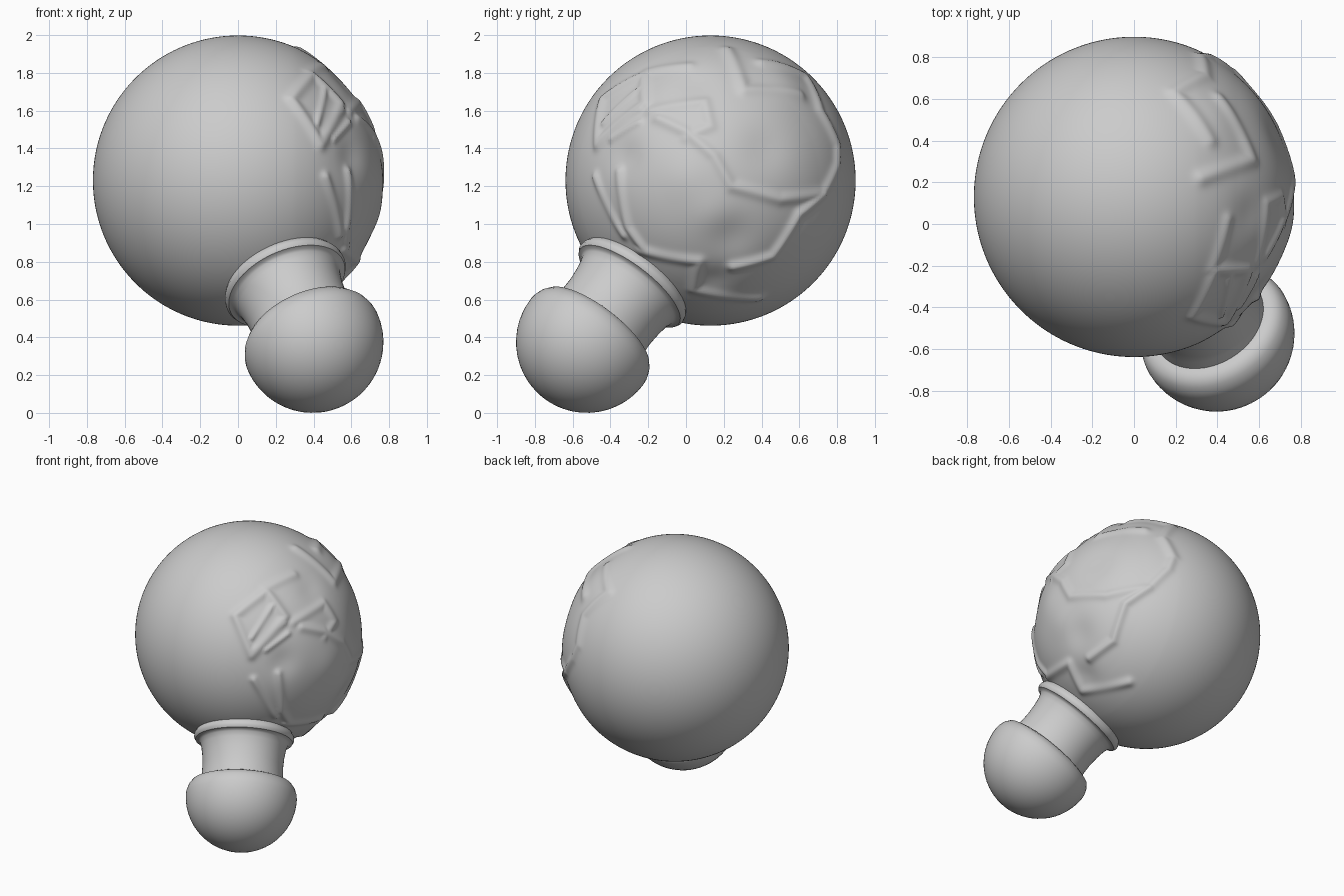
import bpy, bmesh, math
from mathutils import Vector

if "Cube" in bpy.data.objects:
    bpy.data.objects.remove(bpy.data.objects["Cube"])

CENTER = Vector((0, 0.13, 1.23))
RADIUS = 0.768
AXIS = Vector((0.395, -0.655, -0.855)).normalized()


def finish(bm, name, angle=40):
    bmesh.ops.recalc_face_normals(bm, faces=bm.faces)
    me = bpy.data.meshes.new(name)
    bm.to_mesh(me)
    bm.free()
    ob = bpy.data.objects.new(name, me)
    bpy.context.collection.objects.link(ob)
    bpy.ops.object.select_all(action='DESELECT')
    ob.select_set(True)
    bpy.context.view_layer.objects.active = ob
    bpy.ops.object.shade_smooth_by_angle(angle=math.radians(angle))
    return ob


def lathe(name, profile, segments=64):
    """Spin (radius, distance) pairs around the stem axis."""
    bm = bmesh.new()
    vs = [bm.verts.new((r, 0, d)) for r, d in profile]
    edges = [bm.edges.new(p) for p in zip(vs, vs[1:])]
    bmesh.ops.spin(bm, geom=vs + edges, axis=(0, 0, 1), cent=(0, 0, 0),
                   angle=math.tau, steps=segments)
    bmesh.ops.remove_doubles(bm, verts=bm.verts, dist=1e-4)
    ob = finish(bm, name)
    ob.rotation_mode = 'QUATERNION'
    ob.rotation_quaternion = AXIS.to_track_quat('Z', 'Y')
    ob.location = CENTER
    return ob


def on_sphere(y, z):
    """Lift a side-view point onto the right half of the globe."""
    dy, dz = y - CENTER.y, z - CENTER.z
    x = math.sqrt(max(RADIUS**2 - dy * dy - dz * dz, 0.0))
    return Vector((x, dy, dz)).normalized() * RADIUS


# Carved ridges on the right side: height, width, side-view (y, z) path
ridges = [
    (0.018, 0.030, [(-.47, 1.42), (-.44, 1.66), (-.22, 1.79), (-.22, 1.64), (-.47, 1.42)]),
    (0.016, 0.018, [(-.44, 1.53), (-.24, 1.72)]),
    (0.016, 0.018, [(-.46, 1.45), (-.24, 1.61)]),
    (0.014, 0.018, [(-.40, 1.45), (-.25, 1.54)]),
    (0.018, 0.025, [(-.48, 1.25), (-.33, .94)]),
    (0.018, 0.025, [(-.36, 1.28), (-.31, .98), (-.22, .86)]),
    (0.022, 0.028, [(.25, .77), (.46, .83), (.60, 1.05), (.73, 1.16)]),
    (0.016, 0.030, [(-.15, 1.56), (0, 1.49), (.15, 1.36), (.24, 1.20), (.50, 1.13), (.73, 1.16), (.80, 1.31), (.80, 1.42)]),
    (0.012, 0.030, [(-.22, 1.80), (.02, 1.84)]),
    (0.016, 0.035, [(.22, 1.92), (.31, 1.71), (.60, 1.68)]),
    (0.016, 0.035, [(.40, 1.85), (.63, 1.78), (.71, 1.60), (.80, 1.42)]),
    (0.012, 0.030, [(-.19, 1.60), (.10, 1.65), (.13, 1.52), (0, 1.46)]),
    (0.018, 0.030, [(-.24, .86), (.07, .80), (.04, .65), (.39, .61)]),
]
# Broad swellings and hollows: height, width, (y, z)
hills = [(0.014, .14, (.52, 1.76)), (0.010, .13, (0, 1.25)), (-0.018, .12, (.25, .93)),
         (-0.014, .13, (.42, 1.40)), (-0.018, .10, (-.33, 1.36)), (0.010, .12, (.13, 1.05)),
         (-0.016, .09, (.15, .70)), (-0.012, .10, (.05, 1.75))]

segments = []
for h, w, path in ridges:
    pts = [on_sphere(*p) for p in path]
    segments += [(h, w, a, b - a, (b - a).length_squared) for a, b in zip(pts, pts[1:])]
mounds = [(h, w, on_sphere(*p)) for h, w, p in hills]


def relief(p):
    ridge = total = 0.0
    for h, w, a, ab, l2 in segments:
        t = min(max((p - a).dot(ab) / l2, 0), 1)
        d = (p - a - ab * t).length
        if d < 2.5 * w:
            ridge = max(ridge, h * math.exp(-(d / w) ** 2))
    for h, w, c in mounds:
        total += h * math.exp(-((p - c).length / w) ** 2)
    return ridge + total - 0.006 * min(max((p.x - 0.3) / 0.2, 0), 1)


# Globe with carved right side
bm = bmesh.new()
bmesh.ops.create_icosphere(bm, subdivisions=7, radius=RADIUS)
for v in bm.verts:
    if v.co.x > 0.05:
        v.co *= 1 + relief(v.co) / RADIUS
globe = finish(bm, "globe", 60)
globe.location = CENTER

# Neck with a rounded collar where it meets the globe
lathe("neck", [(.30, .66), (.325, .695), (.336, .715), (.338, .735), (.328, .752),
               (.308, .757), (.297, .768), (.286, .80), (.277, .86), (.272, .93),
               (.274, 1.0), (.282, 1.06), (.285, 1.12)])

# Mushroom-shaped knob at the end
knob = [(0, 1.04), (.27, 1.04), (.305, 1.042), (.338, 1.055), (.360, 1.085), (.372, 1.12)]
for i in range(15):
    a = math.radians(90 * i / 14)
    knob.append((.375 * math.cos(a), 1.147 + .375 * math.sin(a)))
lathe("knob", knob)
